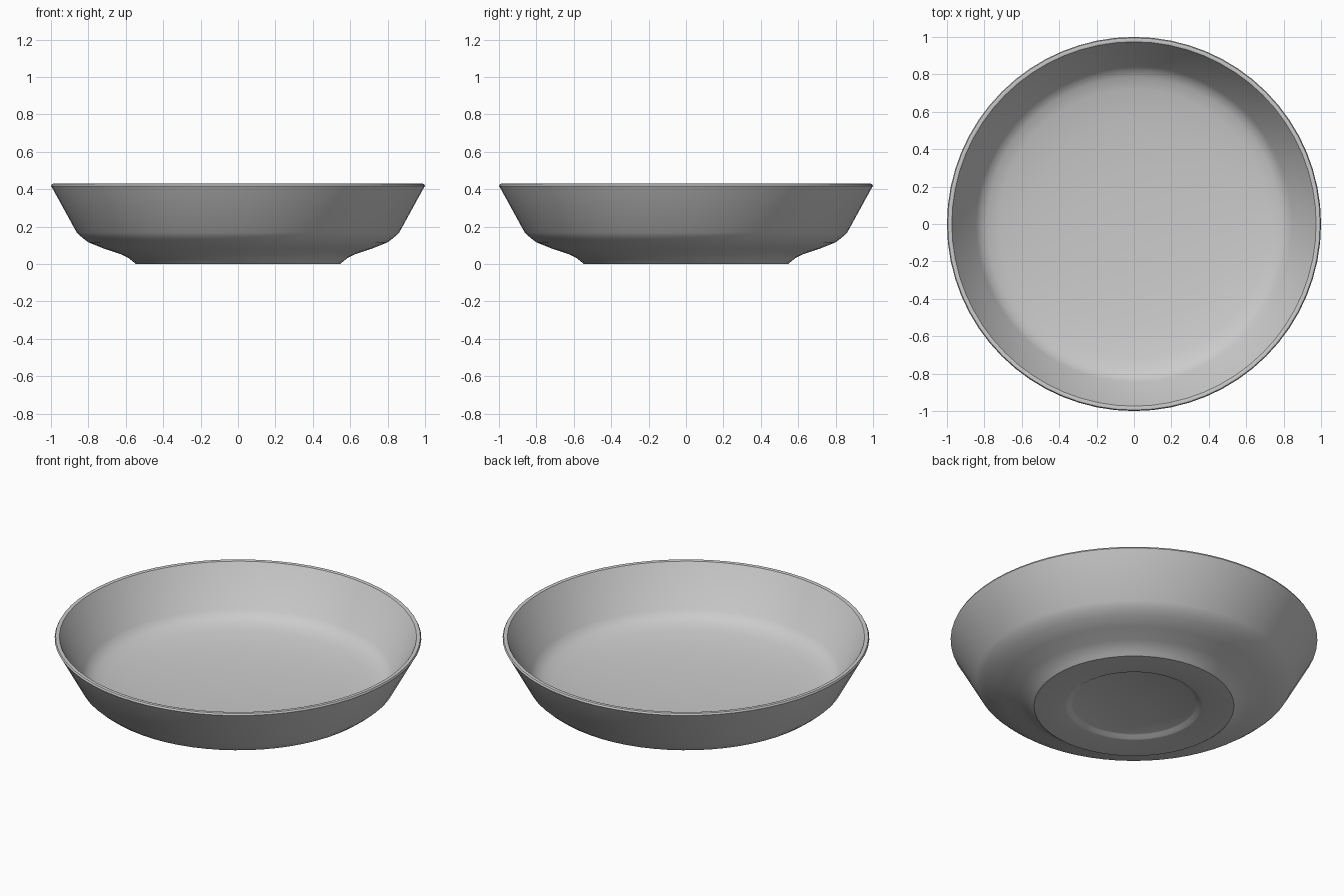
import bpy, bmesh, math

old = bpy.data.objects.get("Cube")
if old:
    bpy.data.objects.remove(old, do_unlink=True)

SEGMENTS = 64

# Single glaze colour
grey = bpy.data.materials.new("light_grey")
grey.use_nodes = True
colour = (0.6, 0.6, 0.6, 1.0)
grey.diffuse_color = colour
grey.node_tree.nodes["Principled BSDF"].inputs["Base Color"].default_value = colour

# Cross-section (radius, height) from underside centre, over the rim, to floor centre
profile = [
    (0, 0.02), (0.335, 0.02), (0.345, 0.016), (0.365, 0.003), (0.375, 0),      # recess
    (0.545, 0), (0.56, 0.012), (0.585, 0.032), (0.63, 0.054), (0.72, 0.084),   # foot
    (0.80, 0.116), (0.835, 0.143), (0.862, 0.168),                           # shoulder
    (0.992, 0.405), (1.0, 0.418), (0.995, 0.428), (0.985, 0.43),             # rim
    (0.974, 0.427), (0.967, 0.415),
    (0.845, 0.198), (0.82, 0.170), (0.785, 0.150), (0.72, 0.132),            # inner wall
    (0.55, 0.108), (0.30, 0.092), (0, 0.087),                                # floor
]

# Spin the profile into a closed dish
bm = bmesh.new()
verts = [bm.verts.new((r, 0, z)) for r, z in profile]
edges = [bm.edges.new(pair) for pair in zip(verts, verts[1:])]
bmesh.ops.spin(bm, geom=verts + edges, cent=(0, 0, 0), axis=(0, 0, 1),
               angle=math.tau, steps=SEGMENTS, use_duplicate=False)
bmesh.ops.remove_doubles(bm, verts=bm.verts, dist=0.0005)
bmesh.ops.recalc_face_normals(bm, faces=bm.faces)
mesh = bpy.data.meshes.new("dish")
bm.to_mesh(mesh)
bm.free()

dish = bpy.data.objects.new("dish", mesh)
bpy.context.collection.objects.link(dish)
mesh.materials.append(grey)

# Smooth shading, with the foot edge kept crisp
bpy.ops.object.select_all(action='DESELECT')
dish.select_set(True)
bpy.context.view_layer.objects.active = dish
bpy.ops.object.shade_smooth_by_angle(angle=math.radians(35))
